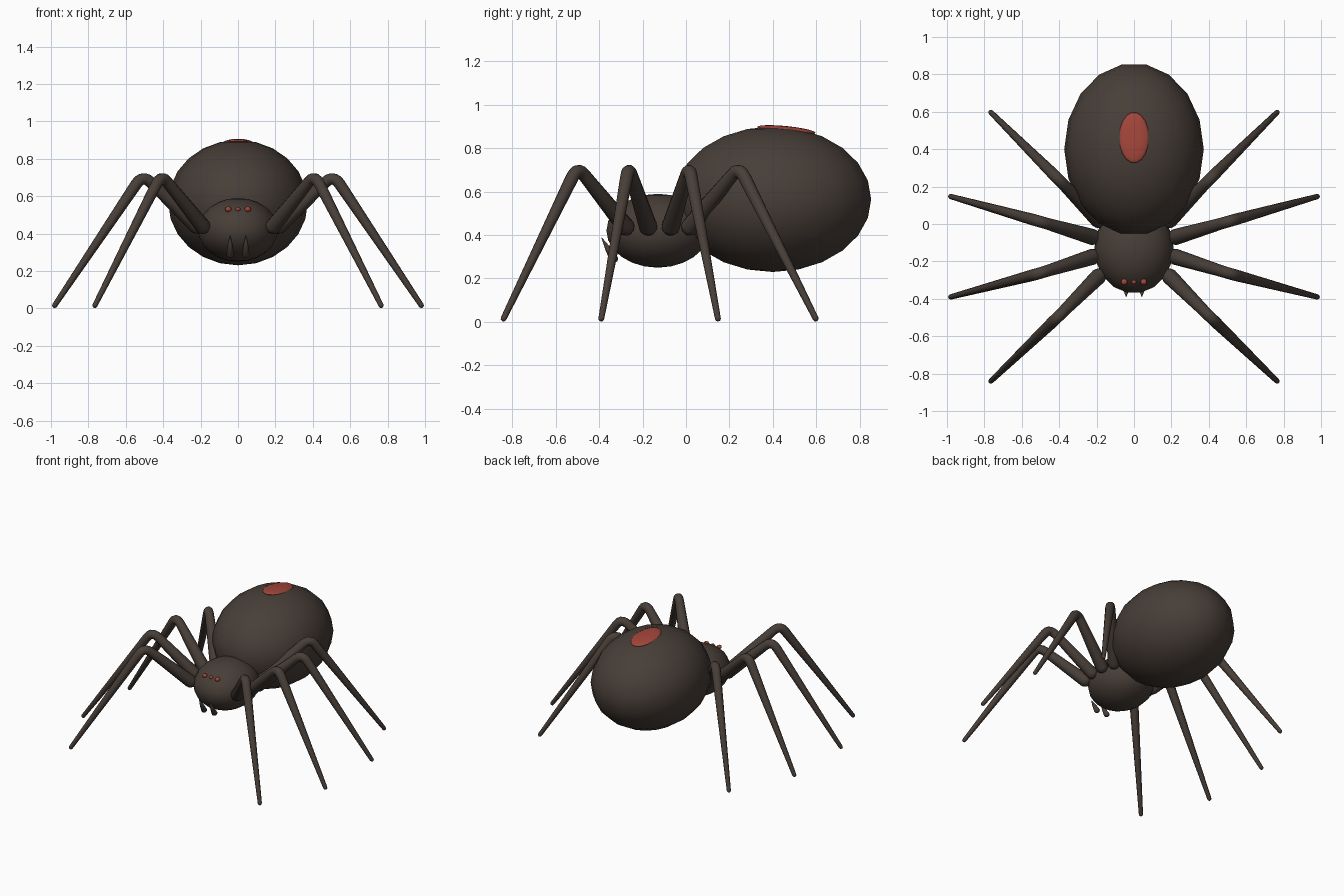
import bpy, bmesh, math
from mathutils import Vector, Matrix

cube = bpy.data.objects.get("Cube")
if cube:
    bpy.data.objects.remove(cube, do_unlink=True)


def material(name, rgb):
    m = bpy.data.materials.new(name)
    m.use_nodes = True
    m.diffuse_color = (*rgb, 1)
    m.node_tree.nodes["Principled BSDF"].inputs["Base Color"].default_value = (*rgb, 1)
    return m


BROWN = material("dark brown", (0.064, 0.048, 0.039))
RED = material("brick red", (0.36, 0.06, 0.042))


def finish(name, bm, mat):
    bmesh.ops.recalc_face_normals(bm, faces=bm.faces)
    for f in bm.faces:
        f.smooth = True
    mesh = bpy.data.meshes.new(name)
    bm.to_mesh(mesh)
    bm.free()
    mesh.materials.append(mat)
    obj = bpy.data.objects.new(name, mesh)
    bpy.context.collection.objects.link(obj)
    return obj


def ellipsoid(name, centre, radii, mat, segments=18, rings=12, tilt=0.0):
    bm = bmesh.new()
    bmesh.ops.create_uvsphere(bm, u_segments=segments, v_segments=rings, radius=1)
    # turn so that a ring vertex lies on the long axis
    bmesh.ops.rotate(bm, verts=bm.verts, matrix=Matrix.Rotation(math.pi / 2, 3, 'Z'))
    bmesh.ops.scale(bm, verts=bm.verts, vec=radii)
    bmesh.ops.rotate(bm, verts=bm.verts, matrix=Matrix.Rotation(tilt, 3, 'X'))
    bmesh.ops.translate(bm, verts=bm.verts, vec=centre)
    return finish(name, bm, mat)


def tube(name, path, mat, sides=10):
    """Loft rings along a list of (point, radius) pairs and cap the ends."""
    bm = bmesh.new()
    rings = []
    for i, (p, r) in enumerate(path):
        t = (path[min(i + 1, len(path) - 1)][0] - path[max(i - 1, 0)][0]).normalized()
        side = t.cross(Vector((0, 0, 1))).normalized()
        up = side.cross(t)
        angles = [2 * math.pi * k / sides for k in range(sides)]
        rings.append([bm.verts.new(p + r * (side * math.cos(a) + up * math.sin(a)))
                      for a in angles])
    for a, b in zip(rings, rings[1:]):
        for k in range(sides):
            n = (k + 1) % sides
            bm.faces.new((a[k], a[n], b[n], b[k]))
    bm.faces.new(rings[0])
    bm.faces.new(rings[-1])
    return finish(name, bm, mat)


def leg(name, hip, knee, foot):
    hip, knee, foot = Vector(hip), Vector(knee), Vector(foot)
    d1, d2 = (knee - hip).normalized(), (foot - knee).normalized()
    r_hip, r_knee, r_foot = 0.043, 0.031, 0.014
    path = []
    # rounded hip end
    for a in (80, 50, 25, 0):
        a = math.radians(a)
        path.append((hip - d1 * r_hip * math.sin(a), r_hip * math.cos(a)))
    # softly bent knee
    start, end = knee - d1 * 0.06, knee + d2 * 0.06
    for i in range(6):
        t = i / 5
        p = start * (1 - t) ** 2 + knee * 2 * t * (1 - t) + end * t * t
        path.append((p, r_knee))
    # rounded foot tip
    for a in (0, 40, 75):
        a = math.radians(a)
        path.append((foot + d2 * r_foot * math.sin(a), r_foot * math.cos(a)))
    tube(name, path, BROWN)


# Body
ellipsoid("abdomen", (0, 0.40, 0.565), (0.373, 0.46, 0.335), BROWN)
ellipsoid("head", (0, -0.13, 0.42), (0.212, 0.24, 0.17), BROWN)
ellipsoid("abdomen_mark", (0, 0.462, 0.884), (0.08, 0.137, 0.018), RED, tilt=-0.1)

# Eyes
for name, x, r in (("right_eye", -0.052, 0.017), ("middle_eye", 0, 0.013),
                   ("left_eye", 0.052, 0.017)):
    ellipsoid(name, (x, -0.31, 0.53), (r, r, r * 0.85), RED, 12, 8)

# Legs: hip, knee and foot of each left leg, mirrored to the right
LEGS = {
    "front": ((0.19, -0.28, 0.44), (0.41, -0.50, 0.715), (0.765, -0.84, 0.016)),
    "second": ((0.22, -0.175, 0.44), (0.51, -0.265, 0.715), (0.98, -0.39, 0.016)),
    "third": ((0.22, -0.07, 0.44), (0.51, 0.015, 0.715), (0.98, 0.147, 0.016)),
    "back": ((0.19, 0.02, 0.44), (0.41, 0.245, 0.715), (0.765, 0.597, 0.016)),
}
for side, s in (("left", 1), ("right", -1)):
    for pair, points in LEGS.items():
        leg(f"{side}_{pair}_leg", *[(s * x, y, z) for x, y, z in points])
    # Fangs, thick below and pointed above
    base, tip = Vector((s * 0.042, -0.33, 0.285)), Vector((s * 0.042, -0.39, 0.39))
    axis = (tip - base).normalized()
    tube(f"{side}_fang", [(base - axis * 0.012, 0.01), (base, 0.02),
                          (base.lerp(tip, 0.5), 0.013), (tip, 0.001)], BROWN, 8)
